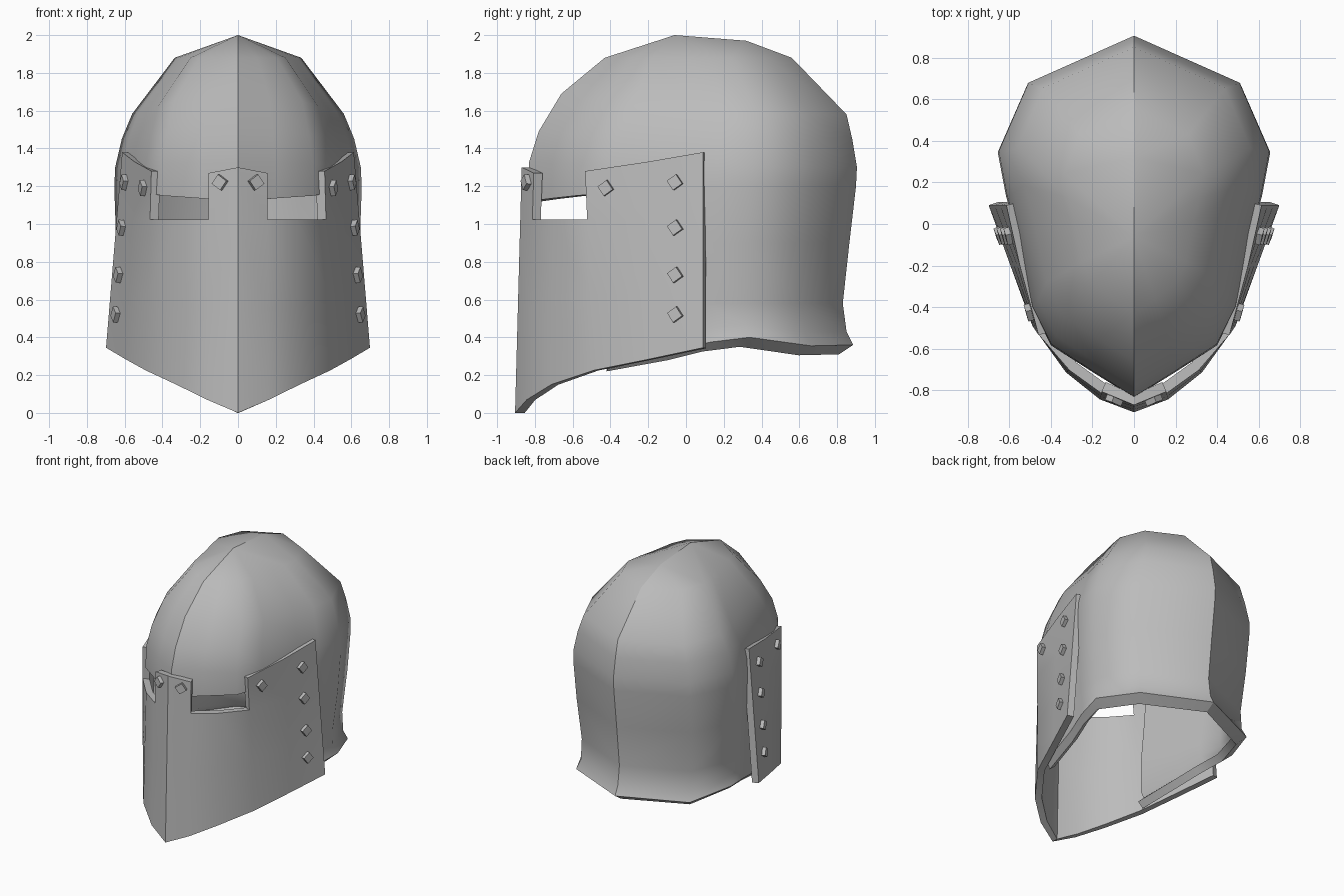
import bpy, bmesh, math
from mathutils import Vector, Matrix

if "Cube" in bpy.data.objects:
    bpy.data.objects.remove(bpy.data.objects["Cube"])

steel = bpy.data.materials.new("steel_grey")
steel.use_nodes = True
GREY = (0.5, 0.5, 0.5, 1)
steel.diffuse_color = GREY
steel.node_tree.nodes["Principled BSDF"].inputs["Base Color"].default_value = GREY


def make_object(name, bm):
    mesh = bpy.data.meshes.new(name)
    bm.to_mesh(mesh)
    bm.free()
    obj = bpy.data.objects.new(name, mesh)
    bpy.context.collection.objects.link(obj)
    mesh.materials.append(steel)
    bpy.ops.object.select_all(action='DESELECT')
    obj.select_set(True)
    bpy.context.view_layer.objects.active = obj
    return obj


def shell(name, rows, keep, thickness):
    """Half grid of points (rows run downwards, columns front to back),
    mirrored, thickened inwards and smoothed with a sharp middle ridge."""
    bm = bmesh.new()
    grid = [[bm.verts.new(p) for p in row] for row in rows]
    for r in range(len(grid) - 1):
        for c in range(len(grid[0]) - 1):
            if keep(r, c):
                a, b = grid[r], grid[r + 1]
                bm.faces.new((a[c], b[c], b[c + 1], a[c + 1]))
    loose = [v for v in bm.verts if not v.link_faces]
    bmesh.ops.delete(bm, geom=loose, context='VERTS')
    bmesh.ops.remove_doubles(bm, verts=bm.verts, dist=.001)
    obj = make_object(name, bm)
    mirror = obj.modifiers.new("mirror", 'MIRROR')
    mirror.use_clip = True
    solid = obj.modifiers.new("thickness", 'SOLIDIFY')
    solid.thickness = thickness
    solid.offset = -1
    for mod in ("mirror", "thickness"):
        bpy.ops.object.modifier_apply(modifier=mod)
    bpy.ops.object.shade_smooth_by_angle(angle=math.radians(50))
    mesh = obj.data
    for e in mesh.edges:
        if all(abs(mesh.vertices[i].co.x) < 0.001 for i in e.vertices):
            e.use_edge_sharp = True
    return obj


# Skull: plan outline as (share of half width, share of length)
plan = [(0, 0), (.3, .07), (.61, .145), (.75, .25), (.86, .45),
        (.94, .56), (1, .68), (.78, .87), (0, 1)]
# Levels: front height, back height, front y, back y, half width
levels = [(1.88, 1.88, -.43, .56, .335), (1.69, 1.58, -.66, .85, .56),
          (1.49, 1.45, -.78, .88, .615), (1.33, 1.3, -.83, .905, .65),
          (1.12, 1.2, -.835, .9, .655), (.9, .9, -.83, .865, .645),
          (.58, .58, -.83, .83, .615)]
rim = [.27, .27, .27, .27, .33, .375, .4, .355, .36]

# Crest: a short ridge with two end points closes the crown
rows = [[(0, -.06, 2)] * 6 + [(0, .32, 1.97)] * 3]
for zf, zb, yf, yb, w in levels:
    rows.append([(u * w, yf + t * (yb - yf), zb + (zf - zb) * (1 - t) ** 3)
                 for u, t in plan])
# Flared lower edge, turned under into a thick lip
for lift, yb, w in ((.07, .85, .61), (0, .885, .635), (-.05, .81, .58)):
    rows.append([(u * w, -.83 + t * (yb + .83), z + lift)
                 for (u, t), z in zip(plan, rim)])
BROW = 5
shell("skull", rows, lambda r, c: r < BROW or c >= 3, .06)

# Face plate: outline at ground height and at its top height
low = [(0, -.905), (.165, -.845), (.33, -.715), (.495, -.48), (.61, -.19), (.727, .09)]
high = [(0, -.87), (.155, -.805), (.305, -.7), (.458, -.535), (.55, -.2), (.62, .09)]
bottom = [0, .07, .15, .225, .285, .345]
top = [1.3, 1.27, 1.27, 1.28, 1.33, 1.38]
SLOT = 1.025


def plate_point(c, z):
    a, b = Vector(low[c]), Vector(high[c])
    return Vector((*a.lerp(b, z / 1.3), z))


rows = [[plate_point(c, z) for c, z in enumerate(top)],
        [plate_point(c, SLOT) for c in range(6)],
        [plate_point(c, (SLOT + z) / 2) for c, z in enumerate(bottom)],
        [plate_point(c, z) for c, z in enumerate(bottom)]]
shell("face_plate", rows, lambda r, c: r > 0 or c not in (1, 2), .05)


# Rivets: small turned blocks seated on the plate, mirrored to both sides
def rivet(index, column, share, z):
    a, b = plate_point(column, z), plate_point(column + 1, z)
    along = (b - a).normalized()
    up = plate_point(column, z + .1) - a
    out = along.cross(up).normalized()
    frame = Matrix((along, out.cross(along), out)).transposed().to_4x4()
    place = Matrix.Translation(a.lerp(b, share) + out * .003) @ frame
    for side, sx in (("left", 1), ("right", -1)):
        bm = bmesh.new()
        bmesh.ops.create_cube(bm, size=1)
        turn = Matrix.Rotation(math.radians(35), 4, 'Z')
        size = Matrix.Diagonal((.06, .06, .05, 1))
        bmesh.ops.transform(bm, verts=bm.verts, matrix=place @ turn @ size)
        for v in bm.verts:
            v.co.x *= sx
        bmesh.ops.recalc_face_normals(bm, faces=bm.faces)
        make_object(f"rivet_{index}_{side}", bm)


spots = [(0, .58, 1.22), (3, .33, 1.19)] + [(4, .5, z) for z in (1.22, .98, .73, .52)]
for i, spot in enumerate(spots):
    rivet(i + 1, *spot)
